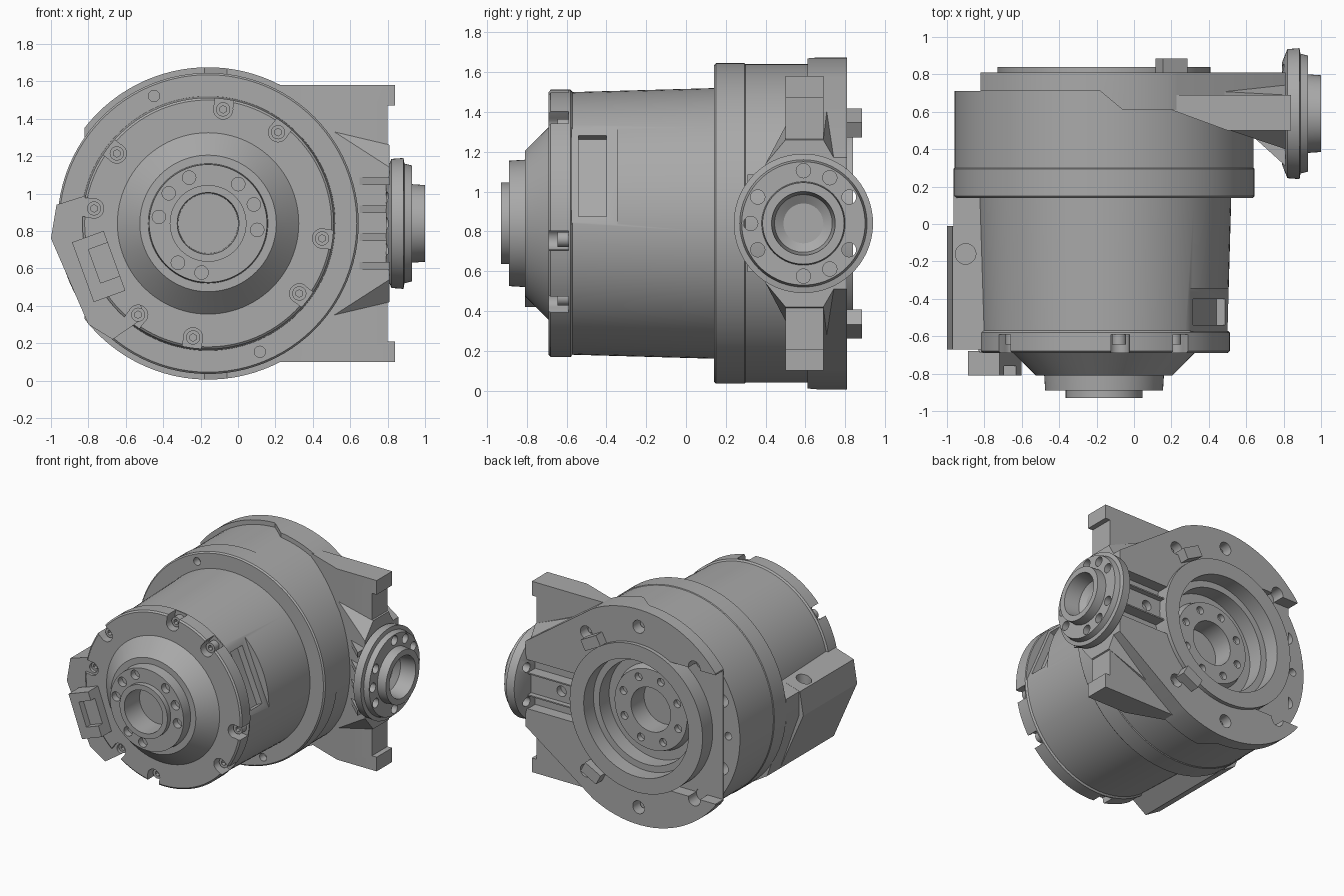
import bpy, bmesh, math
from mathutils import Matrix, Vector

if "Cube" in bpy.data.objects:
    bpy.data.objects.remove(bpy.data.objects["Cube"], do_unlink=True)

grey = bpy.data.materials.new("cast metal grey")
grey.use_nodes = True
COLOUR = (0.4, 0.4, 0.4, 1)
grey.diffuse_color = COLOUR
grey.node_tree.nodes["Principled BSDF"].inputs["Base Color"].default_value = COLOUR

CX, CZ = -0.16, 0.84      # main axis, running along y
AY = 0.59                 # side output axis, running along x


def finish(bm, name):
    bmesh.ops.recalc_face_normals(bm, faces=bm.faces)
    me = bpy.data.meshes.new(name)
    bm.to_mesh(me)
    bm.free()
    me.materials.append(grey)
    ob = bpy.data.objects.new(name, me)
    bpy.context.collection.objects.link(ob)
    return ob


def lathe(name, profile, axis="y", steps=96):
    """Revolve (position, radius) pairs round the main or the side axis."""
    bm = bmesh.new()
    if axis == "y":
        centre, direction = Vector((CX, 0, CZ)), Vector((0, 1, 0))
    else:
        centre, direction = Vector((0, AY, CZ)), Vector((1, 0, 0))
    vs = [bm.verts.new(centre + direction * p + Vector((0, 0, r))) for p, r in profile]
    edges = [bm.edges.new(pair) for pair in zip(vs, vs[1:])]
    bmesh.ops.spin(bm, geom=vs + edges, cent=centre, axis=direction,
                   angle=math.tau, steps=steps)
    bmesh.ops.remove_doubles(bm, verts=bm.verts, dist=0.0005)
    return finish(bm, name)


def prism(name, points, lo, hi, axis="y"):
    """Extrude an outline: xz points along y, or xy points along z."""
    bm = bmesh.new()
    if axis == "y":
        vs = [bm.verts.new((a, lo, b)) for a, b in points]
        step = Vector((0, hi - lo, 0))
    else:
        vs = [bm.verts.new((a, b, lo)) for a, b in points]
        step = Vector((0, 0, hi - lo))
    face = bm.faces.new(vs)
    out = bmesh.ops.extrude_face_region(bm, geom=[face])
    bmesh.ops.translate(bm, vec=step,
                        verts=[g for g in out["geom"] if isinstance(g, bmesh.types.BMVert)])
    return finish(bm, name)


def box(name, centre, size, turn=0.0):
    """Box turned about the y direction (degrees, counterclockwise from the front)."""
    bm = bmesh.new()
    m = (Matrix.Translation(centre) @ Matrix.Rotation(-math.radians(turn), 4, "Y")
         @ Matrix.Diagonal((*size, 1)))
    bmesh.ops.create_cube(bm, size=1, matrix=m)
    return finish(bm, name)


def rod(name, centre, radius, length, axis="y", segs=20):
    bm = bmesh.new()
    turn = {"y": Matrix.Rotation(math.pi / 2, 4, "X"),
            "x": Matrix.Rotation(math.pi / 2, 4, "Y"), "z": Matrix()}[axis]
    bmesh.ops.create_cone(bm, cap_ends=True, segments=segs, radius1=radius, radius2=radius,
                          depth=length, matrix=Matrix.Translation(centre) @ turn)
    return finish(bm, name)


def polar(angle, radius, y):
    a = math.radians(angle)
    return Vector((CX + radius * math.cos(a), y, CZ + radius * math.sin(a)))


def cut(target, cutters):
    for c in cutters:
        mod = target.modifiers.new("cut", "BOOLEAN")
        mod.operation, mod.solver, mod.object = "DIFFERENCE", "EXACT", c
    bpy.context.view_layer.update()
    ev = target.evaluated_get(bpy.context.evaluated_depsgraph_get())
    mesh = bpy.data.meshes.new_from_object(ev)
    target.modifiers.clear()
    target.data = mesh
    for c in cutters:
        bpy.data.objects.remove(c, do_unlink=True)


# Main turned body: nose, motor drum, flange, gear housing and rear ring
body = lathe("main_body", [
    (-.75, 0), (-.75, .16), (-.93, .165), (-.93, .205), (-.89, .205), (-.89, .315),
    (-.81, .32), (-.81, .365), (-.69, .485), (-.69, .66), (-.68, .672), (-.58, .672),
    (-.57, .66), (.14, .68), (.14, .795), (.15, .805), (.295, .805), (.3, .8),
    (.71, .8), (.71, .57), (.84, .57), (.84, .45), (.72, .45), (.72, .4),
    (.6, .4), (.6, .33), (.66, .31), (.66, .17), (.5, .17), (.5, 0)])

RIM = [82.5, 52.5, -7.5, -37.5, -97.5, -127.5, 172.5, 142.5]
cutters = []
for a in RIM:                                            # open bolt notches in the rim
    cutters.append(rod("cutter", polar(a, .615, -.65), .052, .12))
    cutters.append(box("cutter", polar(a, .675, -.65), (.12, .12, .1), a))
for a in RIM + [112.5, 22.5]:                            # nose bolt holes
    if a != 82.5 and a != -37.5:
        cutters.append(rod("cutter", polar(a, .265, -.88), .036, .08))
for a in (113, -68):                                     # flange holes
    cutters.append(rod("cutter", polar(a, .74, .15), .03, .1))
for a in range(0, 360, 45):                              # inner rear bolt circle
    cutters.append(rod("cutter", polar(a + 20, .25, .66), .03, .08))
for a, r in ((158, .05), (180, .03), (202, .05)):        # rear face holes
    cutters.append(rod("cutter", polar(a, .7, .7), r, .2))
# Side window: shallow frame and deeper pocket
cutters.append(box("cutter", polar(23, .73, -.46), (.24, .23, .64), 23))
cutters.append(box("cutter", polar(23, .66, -.47), (.2, .14, .44), 23))
cut(body, cutters)

for i, a in enumerate(RIM):
    bolt = rod(f"rim_bolt_{i + 1}", polar(a, .615, -.61), .038, .07)
    cut(bolt, [rod("cutter", polar(a, .615, -.64), .02, .05, segs=6)])

# Rear plate: round, stepped on one side, blending into the side boss
start, end = 62, 298
outline = [polar(start + (end - start) * i / 64, .835, 0) for i in range(65)]
outline = [(p.x, p.z) for p in outline] + [(.81, CZ - .33), (.81, CZ + .33)]
plate = prism("rear_plate", outline, .61, .81)
cutters = [
    prism("cutter", [(-1.2, .5), (-.06, .5), (-.06, .61), (-.18, .71), (-1.2, .71)], -.2, 1.9, "z"),
    box("cutter", (-1.02, .8, CZ), (.4, .6, 2)),
    box("cutter", (-.66, .9, CZ), (1, .37, 1)),
    rod("cutter", (CX, .7, CZ), .5, .6, segs=64),
    rod("cutter", (.53, .8, CZ), .04, .26)]
for s in (-1, 1):
    cutters.append(box("cutter", (.6, .8, CZ + s * .14), (.46, .17, .1)))
cutters.append(box("cutter", (.6, .81, CZ), (.46, .08, .16)))
for a in (90, 270, 50, -50, 133, -133):
    cutters.append(rod("cutter", polar(a, .7, .8), .05, .2))
cut(plate, cutters)
for s, part in ((1, "upper"), (-1, "lower")):
    for a in (90, 50):
        rod(f"{part}_plate_bolt_{a}", polar(s * a, .7, .72), .028, .06)

# Side arm: thin wings above and below, with a thick tapered web between
wing = prism("arm_wing", [(.2, .61), (.5, .5), (.84, .5), (.84, .69), (.2, .69)],
             .1, 1.58, "z")
cut(wing, [box("cutter", (.87, .6, CZ), (.14, .5, 1.26)),
           rod("cutter", (CX, .7, CZ), .5, .6, segs=64)])

bm = bmesh.new()
for x, y0, y1, h in ((.25, .59, .72, .66), (.81, .4, .76, .3), (.81, .5, .69, .42)):
    for y in (y0, y1):
        for s in (-1, 1):
            bm.verts.new((x, y, CZ + s * h))
bmesh.ops.convex_hull(bm, input=bm.verts)
web = finish(bm, "arm_web")
cutters = [rod("cutter", (CX, .7, CZ), .5, .6, segs=64),
           box("cutter", (.6, .82, CZ), (.46, .2, .38))]
cut(web, cutters)

# Small cooling ribs on the front of the boss
for i in range(4):
    z = CZ + (i - 1.5) * .15
    prism(f"boss_rib_{i + 1}", [(.6, .5), (.81, .31), (.81, .5)], z - .02, z + .02, "z")

# Side output boss
boss = lathe("side_boss", [
    (.79, 0), (.79, .27), (.82, .345), (.885, .35), (.89, .32), (.93, .31), (.93, .21),
    (1, .205), (1, .16), (.88, .145), (.85, .1), (.85, 0)], "x", 72)
cutters = []
for a in (90, 60, 30, -30, -60, -90, -150, 150, 180):
    t = math.radians(a)
    cutters.append(rod("cutter", (.9, AY + .265 * math.cos(t), CZ + .265 * math.sin(t)),
                       .036, .36, "x"))
cut(boss, cutters)

# Rear locating lugs
for s, part in ((1, "upper"), (-1, "lower")):
    box(f"{part}_lug", (.2, .84, CZ + s * .505), (.15, .09, .085), s * -28)

# Cable box on the model's right flank
side = [(-.97, .94), (-1, .76), (-.8, .3), (-.67, .22), (-.51, .33), (-.52, .42),
        (-.7, .96), (-.78, 1)]
cable_box = prism("cable_box", side, -.67, -.01)
cut(cable_box, [rod("cutter", (-.9, -.16, .98), .055, .16, "z"),
                rod("cutter", polar(172.5, .615, -.66), .035, .08),
                rod("cutter", polar(-127.5, .615, -.66), .035, .08)])
prism("cable_box_end", [(max(x, -.965), z) for x, z in side], -.02, .15)

# Connector block in front of the cable box
connector = box("connector_block", (-.745, -.745, .61), (.18, .13, .34), 20)
cut(connector, [box("cutter", (-.715, -.8, .63), (.11, .12, .19), 20)])
box("connector_insert", (-.715, -.735, .63), (.11, .05, .19), 20)

# Smooth shading with sharp edges kept
bpy.ops.object.select_all(action="DESELECT")
for ob in bpy.context.collection.objects:
    if ob.type == "MESH" and ob.data.materials and ob.data.materials[0] == grey:
        ob.select_set(True)
        bpy.context.view_layer.objects.active = ob
bpy.ops.object.shade_smooth_by_angle(angle=math.radians(30))
